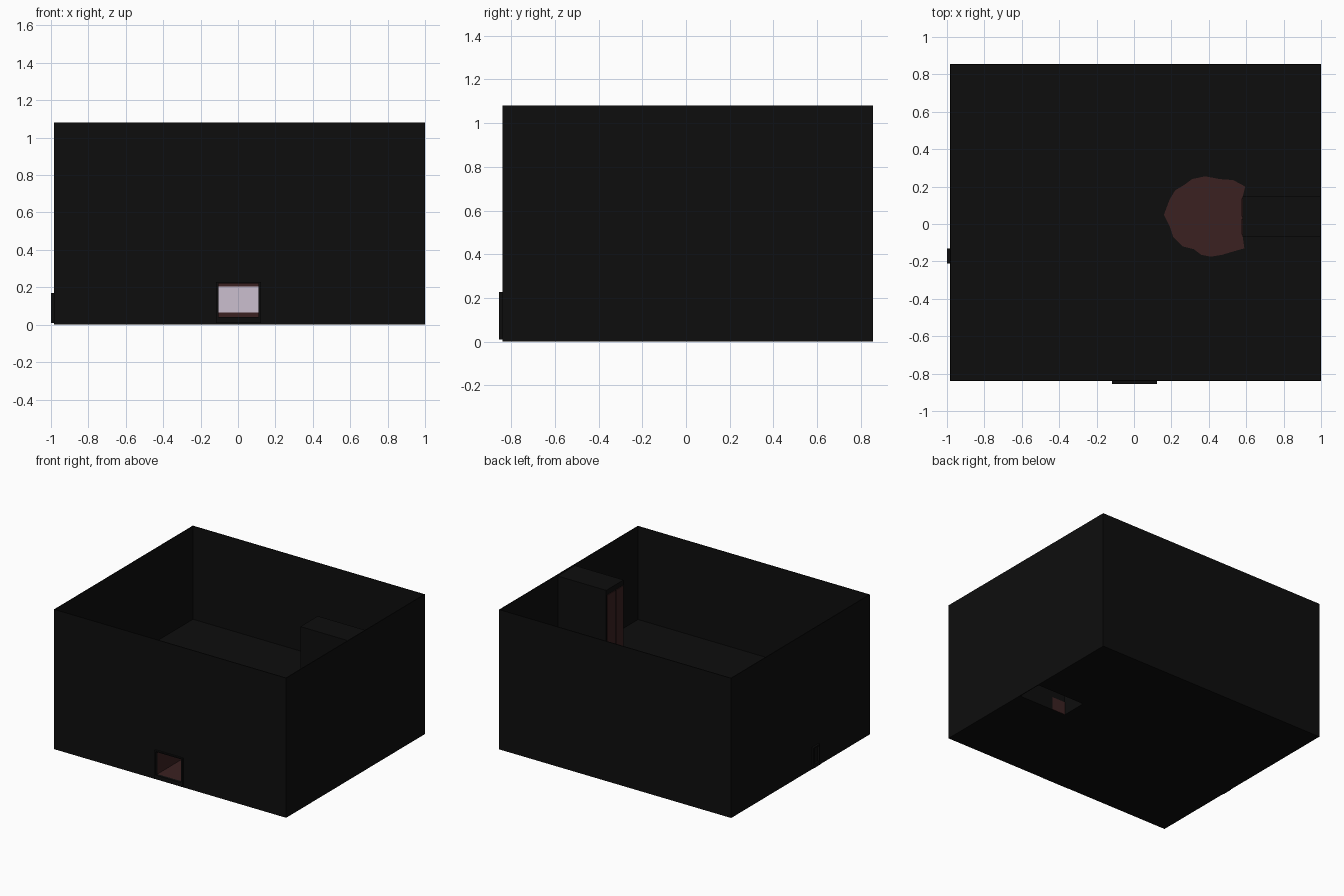
import bpy, bmesh

if "Cube" in bpy.data.objects:
    bpy.data.objects.remove(bpy.data.objects["Cube"])

def mat(name, c):
    m = bpy.data.materials.new(name)
    m.diffuse_color = (*c, 1)
    m.use_nodes = True
    m.node_tree.nodes["Principled BSDF"].inputs["Base Color"].default_value = m.diffuse_color
    return m

BLACK = mat("soot_black", (0.0042, 0.0042, 0.0042))
RED = mat("dark_red", (0.044, 0.0155, 0.0155))
PALE = mat("pale_lilac", (0.60, 0.52, 0.62))

def finish(name, bm, m):
    bmesh.ops.recalc_face_normals(bm, faces=bm.faces)
    me = bpy.data.meshes.new(name)
    bm.to_mesh(me)
    bm.free()
    me.materials.append(m)
    ob = bpy.data.objects.new(name, me)
    bpy.context.collection.objects.link(ob)
    return ob

def box(name, x, y, z, m=BLACK):
    bm = bmesh.new()
    bmesh.ops.create_cube(bm, size=1)
    for v in bm.verts:
        for i, (a, b) in enumerate((x, y, z)):
            v.co[i] = a if v.co[i] < 0 else b
    return finish(name, bm, m)

X0, X1, Y0, Y1, H, F, T = -0.985, 1.0, -0.84, 0.855, 1.08, 0.36, 0.006
SX, SY0, SY1 = 0.58, -0.06, 0.14          # lift shaft footprint
HX0, HX1, HZ0, HZ1 = -0.105, 0.11, 0.04, 0.22  # front opening

# outer walls, the front one built around its opening
box("back_wall", (X0, X1), (Y1 - T, Y1), (0, H))
box("left_wall", (X0, X0 + T), (Y0, Y1), (0, H))
box("right_wall", (X1 - T, X1), (Y0, Y1), (0, H))
box("front_wall_upper", (X0, X1), (Y0, Y0 + T), (HZ1, H))
box("front_wall_left", (X0, HX0), (Y0, Y0 + T), (0, HZ1))
box("front_wall_right", (HX1, X1), (Y0, Y0 + T), (0, HZ1))
box("front_wall_sill", (HX0, HX1), (Y0, Y0 + T), (0, HZ0))

# raised room floor, and a base that leaves the shaft bottom open
box("room_floor", (X0, X1), (Y0, Y1), (F - T, F))
box("base_main", (X0, SX), (Y0, Y1), (0, T))
box("base_front", (SX, X1), (Y0, SY0), (0, T))
box("base_back", (SX, X1), (SY1, Y1), (0, T))

# shaft with red double doors and a black centre post
box("shaft_front_side", (SX, X1), (SY0 - T, SY0), (0, H - 0.01))
box("shaft_back_side", (SX, X1), (SY1, SY1 + T), (0, H - 0.01))
box("shaft_end", (SX, SX + T), (SY0, SY1), (0, H - 0.01))
box("shaft_cap", (SX, X1), (SY0, SY1), (H - 0.02, H - 0.01))
for n, a, b in (("front", SY0 + 0.004, 0.028), ("back", 0.04, SY1 - 0.004)):
    box(n + "_door", (SX - 0.005, SX), (a, b), (F, 1.03), RED)
box("shaft_stain", (SX + T, 0.70), (SY0, SY0 + 0.003), (0, 0.10), RED)

# puddle in front of the doors
pts = [(.16, .05), (.19, .13), (.22, .18), (.27, .21), (.31, .24), (.38, .255),
       (.46, .24), (.53, .235), (.595, .2), (.58, .14), (.58, -.06), (.59, -.13),
       (.52, -.15), (.47, -.165), (.41, -.175), (.36, -.165), (.32, -.135),
       (.26, -.12), (.21, -.07), (.19, -.01)]
bm = bmesh.new()
f = bm.faces.new([bm.verts.new((x, y, F)) for x, y in pts])
r = bmesh.ops.extrude_face_region(bm, geom=[f])
for v in r["geom"]:
    if isinstance(v, bmesh.types.BMVert):
        v.co.z += 0.004
finish("puddle", bm, RED)

# front opening: frame, red passage and pale end panel
FY = (-0.855, Y0)
box("frame_left", (HX0 - 0.012, HX0), FY, (0.01, 0.228))
box("frame_right", (HX1, HX1 + 0.012), FY, (0.01, 0.228))
box("frame_top", (HX0, HX1), FY, (HZ1, 0.228))
box("frame_sill", (HX0, HX1), FY, (0.01, HZ0))
D = (Y0 + T, -0.40)
box("passage_left", (HX0 - T, HX0), D, (HZ0, HZ1), RED)
box("passage_right", (HX1, HX1 + T), D, (HZ0, HZ1), RED)
box("passage_floor", (HX0, HX1), D, (HZ0 - T, HZ0), RED)
box("passage_ceiling", (HX0, HX1), D, (HZ1, HZ1 + T), RED)
box("passage_end", (HX0, HX1), (-0.40, -0.394), (HZ0, HZ1), RED)
box("end_panel", (HX0, HX1), (-0.405, -0.40), (0.065, 0.205), PALE)

# small vent frame on the left wall
VX = (-1.0, X0)
for n, y in (("front", (-0.21, -0.20)), ("back", (-0.14, -0.13))):
    box("vent_" + n, VX, y, (0.01, 0.17))
box("vent_top", VX, (-0.20, -0.14), (0.16, 0.17))
box("vent_sill", VX, (-0.20, -0.14), (0.01, 0.04))
